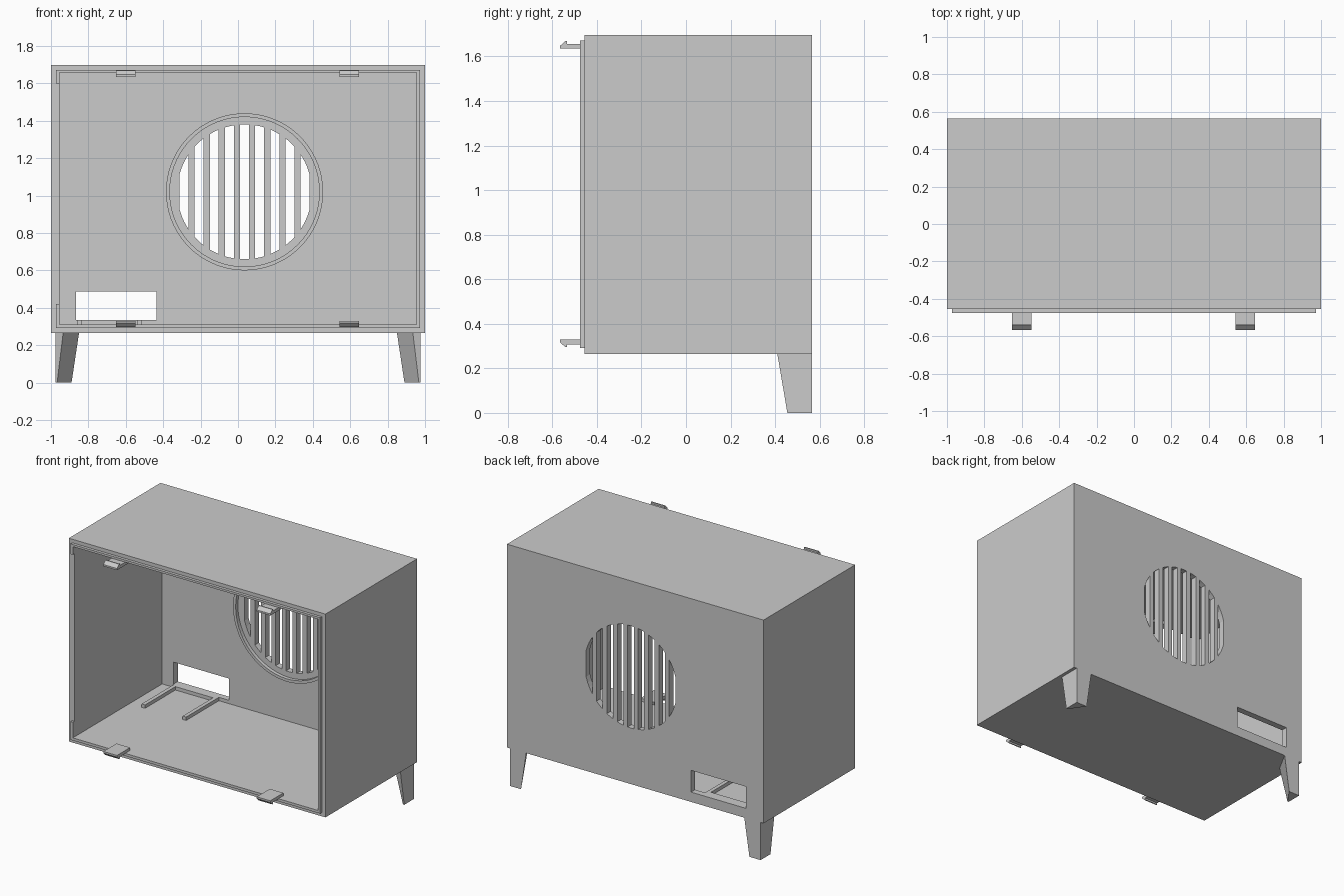
import bpy
import bmesh
from math import sqrt, pi
from mathutils import Vector

old = bpy.data.objects.get("Cube")
if old:
    bpy.data.objects.remove(old, do_unlink=True)

grey = bpy.data.materials.new("light grey plastic")
grey.use_nodes = True
colour = (0.6, 0.6, 0.6, 1)
grey.diffuse_color = colour
grey.node_tree.nodes["Principled BSDF"].inputs["Base Color"].default_value = colour


def finish(name, bm):
    """Turn a bmesh into a flat shaded object."""
    bmesh.ops.recalc_face_normals(bm, faces=bm.faces)
    mesh = bpy.data.meshes.new(name)
    bm.to_mesh(mesh)
    bm.free()
    mesh.materials.append(grey)
    obj = bpy.data.objects.new(name, mesh)
    bpy.context.collection.objects.link(obj)
    return obj


def loft(bm, lower, upper):
    """Close a solid between two matching 3D outlines."""
    a = [bm.verts.new(p) for p in lower]
    b = [bm.verts.new(p) for p in upper]
    bm.faces.new(a)
    bm.faces.new(b[::-1])
    for i in range(len(a)):
        j = (i + 1) % len(a)
        bm.faces.new((a[i], a[j], b[j], b[i]))


def add_box(bm, x, y, z):
    corners = [(x[0], y[0]), (x[1], y[0]), (x[1], y[1]), (x[0], y[1])]
    loft(bm, [(*c, z[0]) for c in corners], [(*c, z[1]) for c in corners])


def boxes(name, *parts):
    bm = bmesh.new()
    for part in parts:
        add_box(bm, *part)
    return finish(name, bm)


def cut(obj, cutter):
    cutter.hide_render = True
    mod = obj.modifiers.new("cut", "BOOLEAN")
    mod.operation = "DIFFERENCE"
    mod.solver = "EXACT"
    mod.object = cutter
    bpy.context.view_layer.objects.active = obj
    bpy.ops.object.modifier_apply(modifier=mod.name)
    bpy.data.objects.remove(cutter, do_unlink=True)


# Main dimensions
FRONT, BACK, INNER_BACK = -0.455, 0.565, 0.52
BOTTOM, TOP = 0.265, 1.697
FLOOR, CEILING, SIDE = 0.31, 1.657, 0.955
GX, GZ, GR = 0.035, 1.02, 0.36

# Open-fronted cabinet with a rear window
cabinet = boxes("cabinet", ((-1, 1), (FRONT, BACK), (BOTTOM, TOP)))
cut(cabinet, boxes("cavity_cutter", ((-SIDE, SIDE), (-0.6, INNER_BACK), (FLOOR, CEILING))))
cut(cabinet, boxes("window_cutter", ((-0.865, -0.435), (0.48, 0.65), (0.334, 0.487))))

# Round grille of vertical slots
bm = bmesh.new()
for k in range(-4, 5):
    xs = [k * 0.081 - 0.024 + 0.048 * i / 4 for i in range(5)]
    arc = [(x, sqrt(max(GR * GR - x * x, 0))) for x in xs]
    outline = arc + [(x, -z) for x, z in reversed(arc)]
    loft(bm, [(GX + x, 0.48, GZ + z) for x, z in outline],
         [(GX + x, 0.65, GZ + z) for x, z in outline])
cut(cabinet, finish("slot_cutter", bm))

# Raised ring around the grille on the inner face
bm = bmesh.new()
section = [(0.40, 0.495), (0.42, 0.495), (0.42, INNER_BACK), (0.40, INNER_BACK)]
verts = [bm.verts.new((GX + r, y, GZ)) for r, y in section]
edges = [bm.edges.new((verts[i], verts[(i + 1) % 4])) for i in range(4)]
bmesh.ops.spin(bm, geom=verts + edges, cent=Vector((GX, 0, GZ)), axis=Vector((0, 1, 0)),
               angle=2 * pi, steps=72, use_merge=False, use_duplicate=False)
bmesh.ops.remove_doubles(bm, verts=bm.verts, dist=0.0005)
finish("grille_ring", bm)

# Thin locating lip around the opening, broken along one side
lip_y, edge, low, high = (-0.475, FRONT), 0.973, 0.292, 1.672
boxes("front_lip",
      ((-edge, edge), lip_y, (CEILING, high)),
      ((-edge, edge), lip_y, (low, FLOOR)),
      ((SIDE, edge), lip_y, (FLOOR, CEILING)),
      ((-edge, -SIDE), lip_y, (FLOOR, 0.42)),
      ((-edge, -SIDE), lip_y, (1.6, CEILING)))

# Snap clips: a flat tongue with a hooked tip, mirrored top to bottom
tongue = [(-0.42, 0), (-0.42, 0.022), (-0.535, 0.022), (-0.535, 0.034),
          (-0.543, 0.034), (-0.566, 0.012), (-0.566, 0)]
for level, base, flip in (("upper", 1.635, 1), ("lower", 0.33, -1)):
    for side, x in (("left", 0.595), ("right", -0.6)):
        bm = bmesh.new()
        loft(bm, [(x - 0.053, y, base + flip * z) for y, z in tongue],
             [(x + 0.053, y, base + flip * z) for y, z in tongue])
        finish(f"{level}_{side}_clip", bm)

# Low floor rails in front of the window
rail_z = (FLOOR, 0.334)
boxes("floor_rails",
      ((-0.86, -0.833), (0.155, INNER_BACK), rail_z),
      ((-0.54, -0.513), (0.155, INNER_BACK), rail_z),
      ((-0.833, -0.54), (0.493, INNER_BACK), rail_z))

# Tapered rear legs with a chamfered inner corner
for side, s in (("left", 1), ("right", -1)):
    top = [(0.977, BACK), (0.85, BACK), (0.935, 0.41), (0.977, 0.41)]
    foot = [(0.977, BACK), (0.89, BACK), (0.967, 0.455), (0.977, 0.455)]
    bm = bmesh.new()
    loft(bm, [(s * x, y, 0) for x, y in foot], [(s * x, y, BOTTOM) for x, y in top])
    finish(f"rear_{side}_leg", bm)
